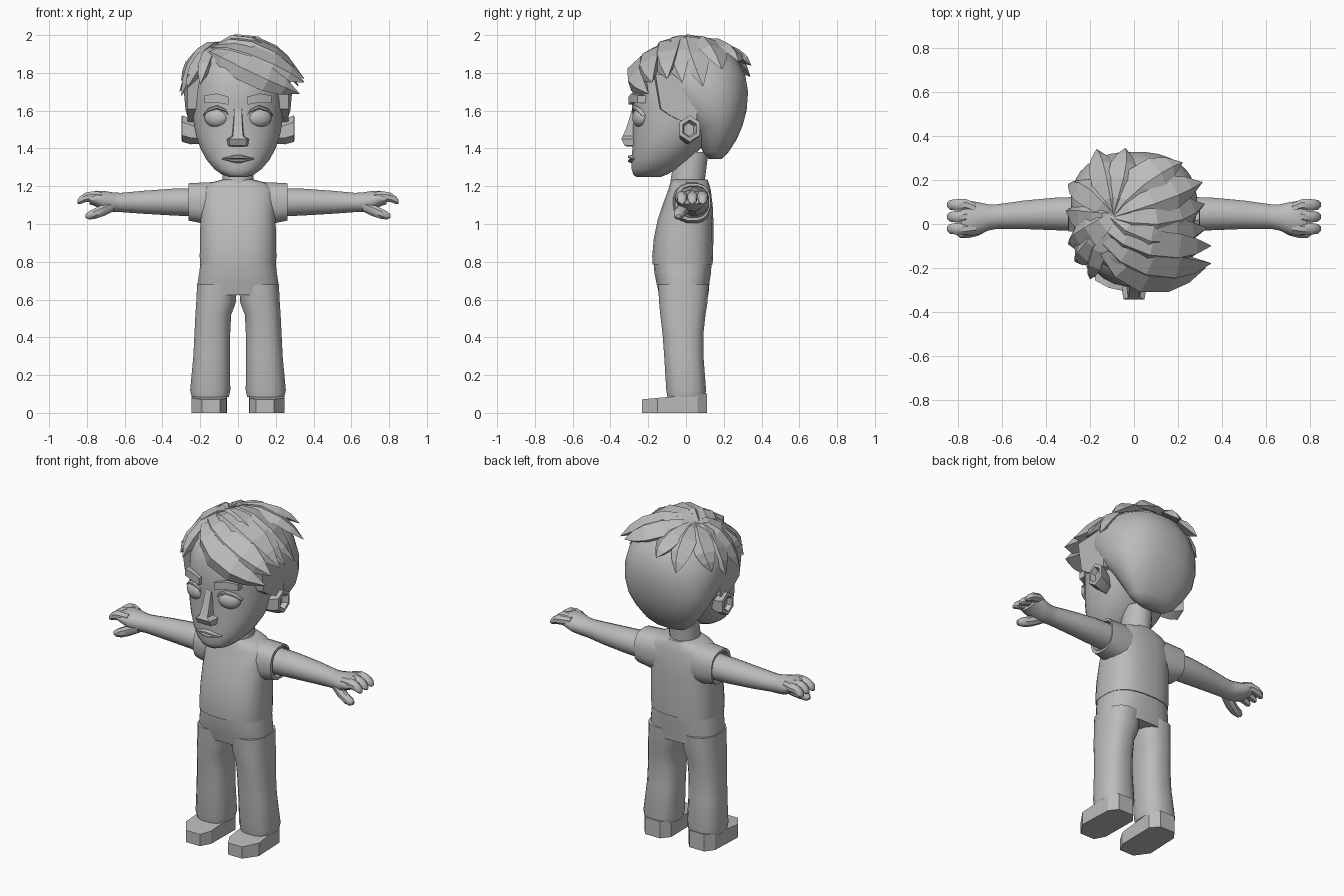
import bpy, bmesh, math
from mathutils import Vector

grey = bpy.data.materials.new("plain_grey")
grey.diffuse_color = (0.5, 0.5, 0.5, 1)


def finish(name, bm, angle=40, mirror=False):
    """Turn a bmesh into a named, shaded and optionally mirrored object."""
    bmesh.ops.recalc_face_normals(bm, faces=bm.faces[:])
    me = bpy.data.meshes.new(name)
    bm.to_mesh(me)
    bm.free()
    me.materials.append(grey)
    ob = bpy.data.objects.new(name, me)
    bpy.context.collection.objects.link(ob)
    if angle:
        bpy.ops.object.select_all(action='DESELECT')
        ob.select_set(True)
        bpy.context.view_layer.objects.active = ob
        bpy.ops.object.shade_smooth_by_angle(angle=math.radians(angle))
    if mirror:
        mod = ob.modifiers.new("mirror", 'MIRROR')
        mod.use_mirror_merge = False
    return ob


def loft(name, rings, angle=40, mirror=False):
    """Skin a list of equal point rings and cap both ends."""
    bm = bmesh.new()
    rows = [[bm.verts.new(p) for p in r] for r in rings]
    n = len(rows[0])
    for a, b in zip(rows, rows[1:]):
        for i in range(n):
            j = (i + 1) % n
            bm.faces.new((a[i], a[j], b[j], b[i]))
    bm.faces.new(rows[0][::-1])
    bm.faces.new(rows[-1])
    return finish(name, bm, angle, mirror)


def ring(axis, c, r1, r2, n=16, e=2.0):
    """Superellipse ring, across z or across x."""
    pts = []
    for i in range(n):
        a = 2 * math.pi * (i + 0.5) / n
        u = r1 * math.copysign(abs(math.cos(a)) ** (2 / e), math.cos(a))
        v = r2 * math.copysign(abs(math.sin(a)) ** (2 / e), math.sin(a))
        d = (u, v, 0) if axis == 'z' else (0, u, v)
        pts.append(Vector(c) + Vector(d))
    return pts


def stack(name, rows, n=16, e=2.0, cx=False, **kw):
    """Rows of (z, half width, front y, back y[, centre x])."""
    loft(name, [ring('z', (r[4] if cx else 0, (r[2] + r[3]) / 2, r[0]),
                     r[1], (r[3] - r[2]) / 2, n, e) for r in rows], **kw)


def limb(name, rows, n=12, e=2.0, **kw):
    """Rows of (x, centre y, half depth, centre z, half height)."""
    loft(name, [ring('x', (x, y, z), ry, rz, n, e) for x, y, ry, z, rz in rows], **kw)


# Shirt, sleeves, neck
stack("shirt", [(.785, .203, -.178, .142), (.83, .204, -.18, .144), (.92, .203, -.172, .146),
                (1.02, .2, -.152, .146), (1.1, .2, -.125, .142), (1.18, .2, -.095, .132),
                (1.215, .16, -.085, .122), (1.235, .085, -.075, .115)], 24, 2.6)
limb("sleeve", [(.08, .025, .1, 1.11, .115), (.17, .03, .1, 1.11, .112),
                (.262, .035, .095, 1.117, .1), (.262, .04, .082, 1.117, .085),
                (.235, .04, .08, 1.117, .08)], 16, 2.5, mirror=True)
stack("neck", [(1.15, .09, -.085, .1), (1.22, .085, -.085, .1), (1.38, .08, -.06, .12)])

# Trousers
stack("hips", [(.625, .215, -.143, .12), (.69, .215, -.158, .125), (.74, .207, -.168, .133),
               (.8, .199, -.173, .137)], 24, 2.6)
stack("trouser_leg", [(.11, .09, -.09, .09, .147), (.085, .1, -.1, .102, .147),
                      (.12, .108, -.106, .108, .147), (.3, .098, -.117, .094, .14),
                      (.42, .096, -.126, .094, .136), (.52, .096, -.138, .105, .131),
                      (.58, .106, -.144, .115, .117), (.68, .108, -.15, .122, .11)],
      16, 2.5, cx=True, mirror=True)

# Shoes with a chamfered outline and a sloping top
sole = [(.062, -.17), (.095, -.232), (.19, -.232), (.247, -.15),
        (.238, .06), (.2, .11), (.1, .11), (.058, .06)]
loft("shoe", [[(x, y, 0) for x, y in sole],
              [(x, y, .072 + (y + .23) * .09) for x, y in sole]], 0, True)

# Arms, fingers and thumbs
limb("arm", [(.22, .045, .08, 1.115, .077), (.35, .046, .076, 1.116, .072),
             (.5, .042, .066, 1.115, .062), (.62, .034, .057, 1.114, .052),
             (.66, .03, .06, 1.115, .053), (.71, .025, .076, 1.122, .054),
             (.75, .025, .082, 1.134, .043), (.785, .025, .074, 1.134, .03)], 16, mirror=True)
for i, y in enumerate((.087, .033, -.022)):
    limb(f"finger_{i + 1}", [(.72, y * .8, .026, 1.145, .026), (.765, y, .029, 1.147, .029),
                             (.81, y, .028, 1.14, .027), (.838, y, .024, 1.125, .022),
                             (.85, y, .011, 1.116, .011)], 8, mirror=True)
limb("thumb", [(.66, .0, .03, 1.095, .03), (.71, -.02, .036, 1.075, .035),
               (.755, -.036, .031, 1.056, .031), (.79, -.04, .026, 1.045, .023),
               (.808, -.04, .01, 1.042, .01)], 8, mirror=True)

# Head
stack("head", [(1.25, .05, -.265, -.13), (1.262, .085, -.28, -.1), (1.29, .125, -.288, -.05),
               (1.34, .168, -.288, .02), (1.4, .2, -.285, .08), (1.47, .224, -.282, .14),
               (1.55, .238, -.28, .2), (1.64, .241, -.287, .25), (1.74, .238, -.283, .25),
               (1.82, .215, -.26, .23), (1.88, .17, -.21, .19), (1.92, .1, -.13, .1)],
      28, 2.25, angle=60)

# Ears with a sunken middle
limb("ear", [(.2, .0, .04, 1.48, .055), (.25, .012, .055, 1.49, .068),
             (.297, .02, .062, 1.505, .07), (.3, .02, .042, 1.505, .047),
             (.27, .015, .03, 1.5, .035)], 6, angle=20, mirror=True)

# Eyes, eyelids, brows
bm = bmesh.new()
bmesh.ops.create_uvsphere(bm, u_segments=16, v_segments=10, radius=1)
for v in bm.verts:
    v.co = Vector((.114 + v.co.x * .064, -.243 + v.co.y * .04 + v.co.x * .012,
                   1.562 + v.co.z * .05))
finish("eye", bm, 60, True)
limb("eyelid", [(.042, -.262, .01, 1.565, .004), (.065, -.275, .014, 1.6, .008),
                (.11, -.272, .016, 1.619, .01), (.155, -.25, .016, 1.605, .009),
                (.185, -.225, .012, 1.575, .004)], 6, mirror=True)
limb("eyebrow", [(.05, -.28, .034, 1.653, .03), (.115, -.266, .034, 1.667, .034),
                 (.178, -.232, .034, 1.66, .028)], 4, angle=20, mirror=True)

# Nose and lips
loft("nose", [[(-w, -.24, z), (w, -.24, z), (w * .75, y, z), (-w * .75, y, z)]
              for z, w, y in ((1.61, .026, -.285), (1.52, .03, -.312), (1.465, .036, -.335),
                              (1.45, .064, -.343), (1.415, .06, -.325), (1.41, .05, -.31))], 30)
for name, z, h in (("upper_lip", 1.357, .015), ("lower_lip", 1.332, .014)):
    limb(name, [(x, -.285 + 3.2 * x * x, .024, z + (1.345 - z) * abs(x) / .085,
                 max(.003, h * (1 - abs(x) / .095)))
                for x in (-.085, -.045, -.015, .015, .045, .085)], 8)

# Hair cap, slanting from the nape up to the forehead
stack("hair_cap", [(1.345, .1, .12, .19), (1.38, .15, .09, .225), (1.45, .205, .06, .27),
                   (1.52, .25, .02, .3), (1.6, .279, -.07, .322), (1.7, .288, -.15, .33),
                   (1.79, .272, -.21, .315), (1.87, .225, -.22, .27), (1.92, .165, -.19, .21),
                   (1.955, .08, -.11, .12)], 28, 2.35, angle=50)

# Sideburns
side = [(-.17, 1.79), (-.14, 1.61), (-.09, 1.575), (.0, 1.535), (.06, 1.555), (.06, 1.8)]
loft("sideburn", [[(x, y * s, z) for y, z in side] for x, s in ((.2, 1), (.268, .95))],
     0, True)


def tuft(name, start, mid, tip, w, thick=.032):
    """Pointed lock of hair: ridged section swept along a curve through mid."""
    s, m, t = Vector(start), Vector(mid), Vector(tip)
    c = 2 * m - (s + t) / 2
    rings = []
    for k, f in ((0, .4), (.2, .75), (.45, 1), (.7, .95), (.86, .6), (1, .03)):
        p = s * (1 - k) ** 2 + c * 2 * k * (1 - k) + t * k * k
        tan = ((c - s) * (1 - k) + (t - c) * k).normalized()
        out = p - Vector((0, .02, 1.65))
        across = tan.cross(out).normalized()
        out = across.cross(tan).normalized()
        if out.dot(p - Vector((0, .02, 1.65))) < 0:
            out = -out
        g = thick * min(1, f * 1.3)
        rings.append([p + across * w * f - out * g * .6, p + across * w * .35 * f + out * g * .6,
                      p - across * w * f + out * g * .1, p - across * w * .75 * f - out * g])
    loft(name, rings, 0)


# Locks radiating from the crown
crown = (-.1, .04, 1.95)
locks = [((-.14, .21, 1.91), (-.17, .34, 1.78), .06), ((-.21, .14, 1.9), (-.3, .18, 1.76), .06),
         ((-.06, .22, 1.93), (-.04, .345, 1.84), .06), ((.04, .2, 1.95), (.22, .28, 1.86), .08),
         ((.1, .12, 1.965), (.31, .19, 1.82), .08), ((.12, .03, 1.965), (.32, .09, 1.73), .085),
         ((.1, -.05, 1.965), (.33, -.02, 1.75), .085), ((-.2, .03, 1.9), (-.31, .06, 1.7), .07),
         ((-.21, -.04, 1.9), (-.3, -.09, 1.68), .07), ((-.2, -.1, 1.88), (-.27, -.17, 1.72), .06),
         ((-.17, -.13, 1.89), (-.2, -.25, 1.74), .045)]
for i, (mid, tip, w) in enumerate(locks):
    tuft(f"lock_{i + 1}", crown, mid, tip, w)

# Fringe sweeping across the forehead
fringe = [((-.12, -.02, 1.94), (.1, -.11, 1.945), (.35, -.1, 1.77), .085),
          ((-.13, -.08, 1.93), (.09, -.2, 1.89), (.35, -.18, 1.75), .085),
          ((-.14, -.13, 1.91), (.06, -.28, 1.82), (.325, -.2, 1.69), .075)]
for i, (start, mid, tip, w) in enumerate(fringe):
    tuft(f"fringe_{i + 1}", start, mid, tip, w, .04)
